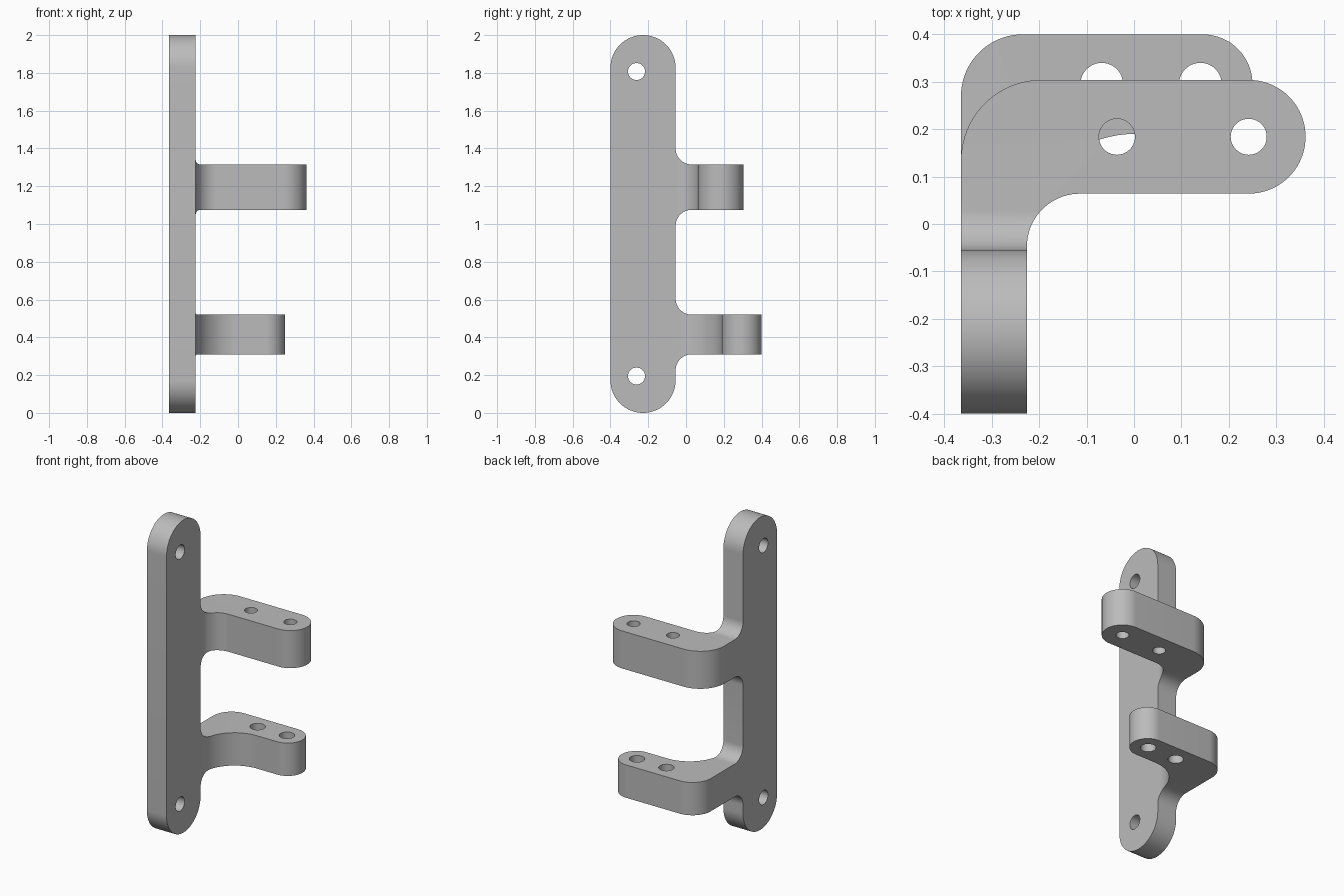
import bpy, bmesh, math
from mathutils import Vector

if "Cube" in bpy.data.objects:
    bpy.data.objects.remove(bpy.data.objects["Cube"])

X0, X1 = -0.365, -0.226      # plate thickness range
Y0, Y1 = -0.4, -0.055        # plate width range
FILLET = 0.085

grey = bpy.data.materials.new("mid grey")
grey.diffuse_color = (0.5, 0.5, 0.5, 1)
grey.use_nodes = True
grey.node_tree.nodes["Principled BSDF"].inputs["Base Color"].default_value = grey.diffuse_color


def arc(cx, cy, r, a0, a1, n=20):
    return [(cx + r * math.cos(math.radians(a0 + (a1 - a0) * i / n)),
             cy + r * math.sin(math.radians(a0 + (a1 - a0) * i / n))) for i in range(n + 1)]


def prism(name, outline, axis, lo, hi):
    """Extrude a closed outline along x (outline in y, z) or z (outline in x, y)."""
    bm = bmesh.new()
    pts = [(lo, a, b) if axis == 'x' else (a, b, lo) for a, b in outline]
    face = bm.faces.new([bm.verts.new(p) for p in pts])
    out = bmesh.ops.extrude_face_region(bm, geom=[face])
    shift = Vector((hi - lo, 0, 0) if axis == 'x' else (0, 0, hi - lo))
    bmesh.ops.translate(bm, vec=shift, verts=[g for g in out['geom'] if isinstance(g, bmesh.types.BMVert)])
    bmesh.ops.recalc_face_normals(bm, faces=bm.faces)
    mesh = bpy.data.meshes.new(name)
    bm.to_mesh(mesh)
    bm.free()
    mesh.materials.append(grey)
    obj = bpy.data.objects.new(name, mesh)
    bpy.context.collection.objects.link(obj)
    return obj


def combine(obj, other, operation):
    """Apply a boolean and discard the helper."""
    mod = obj.modifiers.new("boolean", 'BOOLEAN')
    mod.operation, mod.object, mod.solver = operation, other, 'EXACT'
    bpy.context.view_layer.objects.active = obj
    bpy.ops.object.modifier_apply(modifier=mod.name)
    bpy.data.objects.remove(other)


def drill(obj, axis, a, b, r, lo, hi):
    combine(obj, prism("drill", arc(a, b, r, 0, 360, 40)[:-1], axis, lo, hi), 'DIFFERENCE')


def make_arm(name, z0, z1, back, outer_r, tip_x, tip_r, inner_r, holes, hole_r):
    # side outline flares into the plate above and below
    yf = Y1 + FILLET
    side = ([(-0.1, z0 - FILLET)] + arc(yf, z0 - FILLET, FILLET, 180, 90)
            + [(0.6, z0), (0.6, z1)] + arc(yf, z1 + FILLET, FILLET, 270, 180)
            + [(-0.1, z1 + FILLET)])
    # plan outline bends from the plate towards +x with a round tip
    mid = back - tip_r
    front = mid - tip_r
    plan = ([(X0, -0.2)] + arc(X0 + outer_r, back - outer_r, outer_r, 180, 90)
            + arc(tip_x - tip_r, mid, tip_r, 90, -90, 40)
            + arc(X1 + inner_r, front - inner_r, inner_r, 90, 180) + [(X1, -0.2)])
    arm = prism(name, plan, 'z', z0 - 0.2, z1 + 0.2)
    combine(arm, prism("side_cutter", side, 'x', -1, 1), 'INTERSECT')
    for x in holes:
        drill(arm, 'z', x, mid, hole_r, z0 - 0.3, z1 + 0.3)
    return arm


# Mounting plate with rounded ends and two screw holes
R = (Y1 - Y0) / 2
yc = (Y0 + Y1) / 2
bracket = prism("bracket", arc(yc, 2 - R, R, 0, 180, 40) + arc(yc, R, R, 180, 360, 40), 'x', X0, X1)
for z in (0.195, 1.807):
    drill(bracket, 'x', -0.262, z, 0.045, -1, 1)

# Two bent arms, each with a pair of vertical holes
upper = make_arm("upper_arm", 1.075, 1.315, 0.304, 0.17, 0.362, 0.12, 0.112, (-0.036, 0.242), 0.038)
lower = make_arm("lower_arm", 0.31, 0.52, 0.4, 0.13, 0.25, 0.105, 0.226, (-0.068, 0.14), 0.045)
for arm in (upper, lower):
    combine(bracket, arm, 'UNION')

bpy.ops.object.select_all(action='DESELECT')
bracket.select_set(True)
bpy.context.view_layer.objects.active = bracket
bpy.ops.object.shade_smooth_by_angle(angle=math.radians(30))
